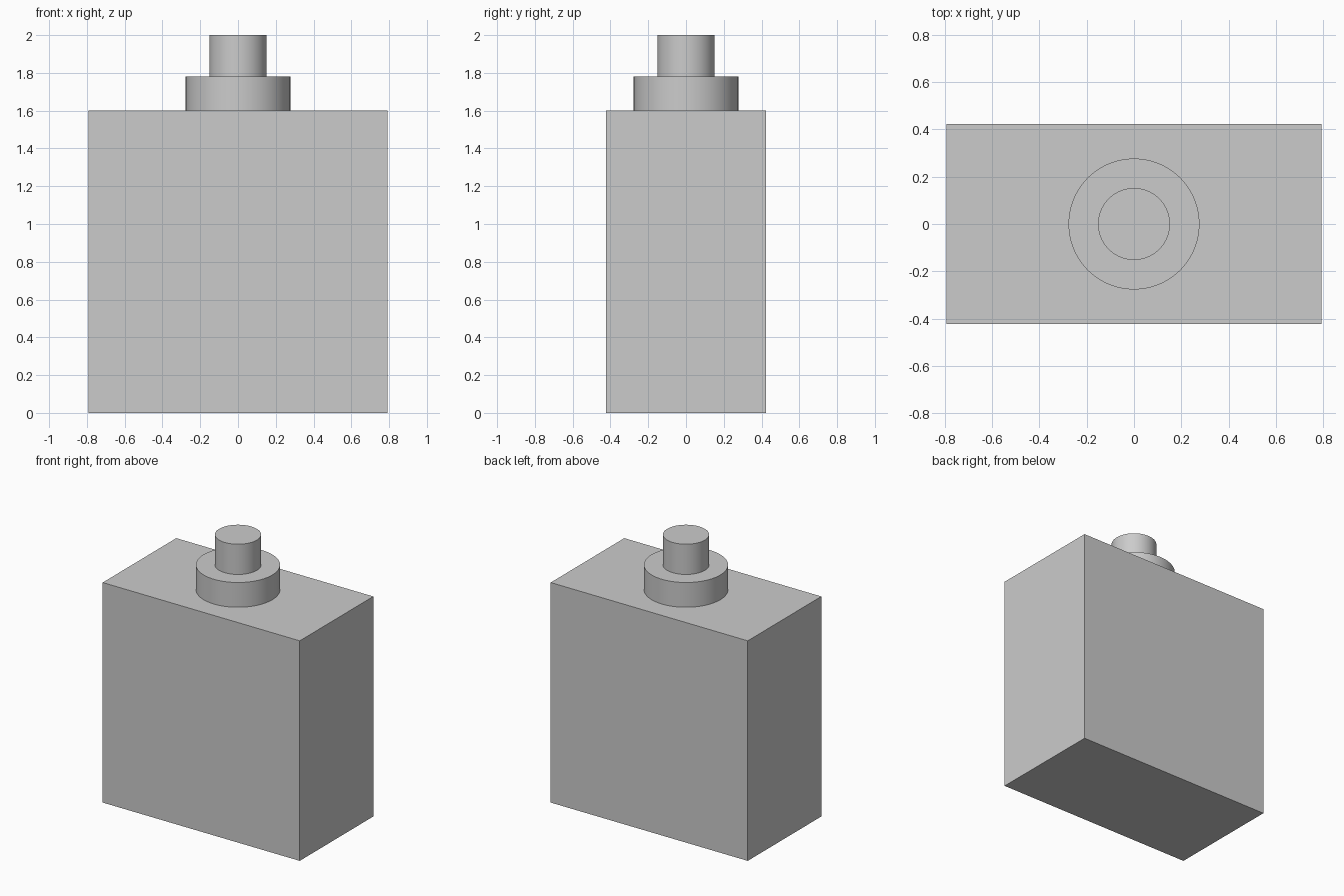
import bpy

cube = bpy.data.objects.get("Cube")
if cube:
    bpy.data.objects.remove(cube, do_unlink=True)

# Single plain grey for the whole model
GREY = (0.6, 0.6, 0.6, 1.0)
grey = bpy.data.materials.new("plain grey")
grey.use_nodes = True
grey.diffuse_color = GREY
grey.node_tree.nodes["Principled BSDF"].inputs["Base Color"].default_value = GREY


def finish(name):
    obj = bpy.context.object
    obj.name = obj.data.name = name
    obj.data.materials.append(grey)
    return obj


def upright_cylinder(name, radius, bottom, top):
    bpy.ops.mesh.primitive_cylinder_add(
        vertices=96, radius=radius, depth=top - bottom,
        location=(0, 0, (bottom + top) / 2))
    finish(name)
    bpy.ops.object.shade_smooth_by_angle()


# Rectangular bottle body with sharp edges
body_height = 1.6
bpy.ops.mesh.primitive_cube_add(size=1, location=(0, 0, body_height / 2))
body = finish("bottle_body")
body.scale = (1.585, 0.845, body_height)
bpy.ops.object.transform_apply(location=False, rotation=False, scale=True)

# Wide collar, then the narrow spray button on top
upright_cylinder("neck_collar", 0.277, body_height, 1.78)
upright_cylinder("spray_button", 0.152, 1.78, 2.0)
